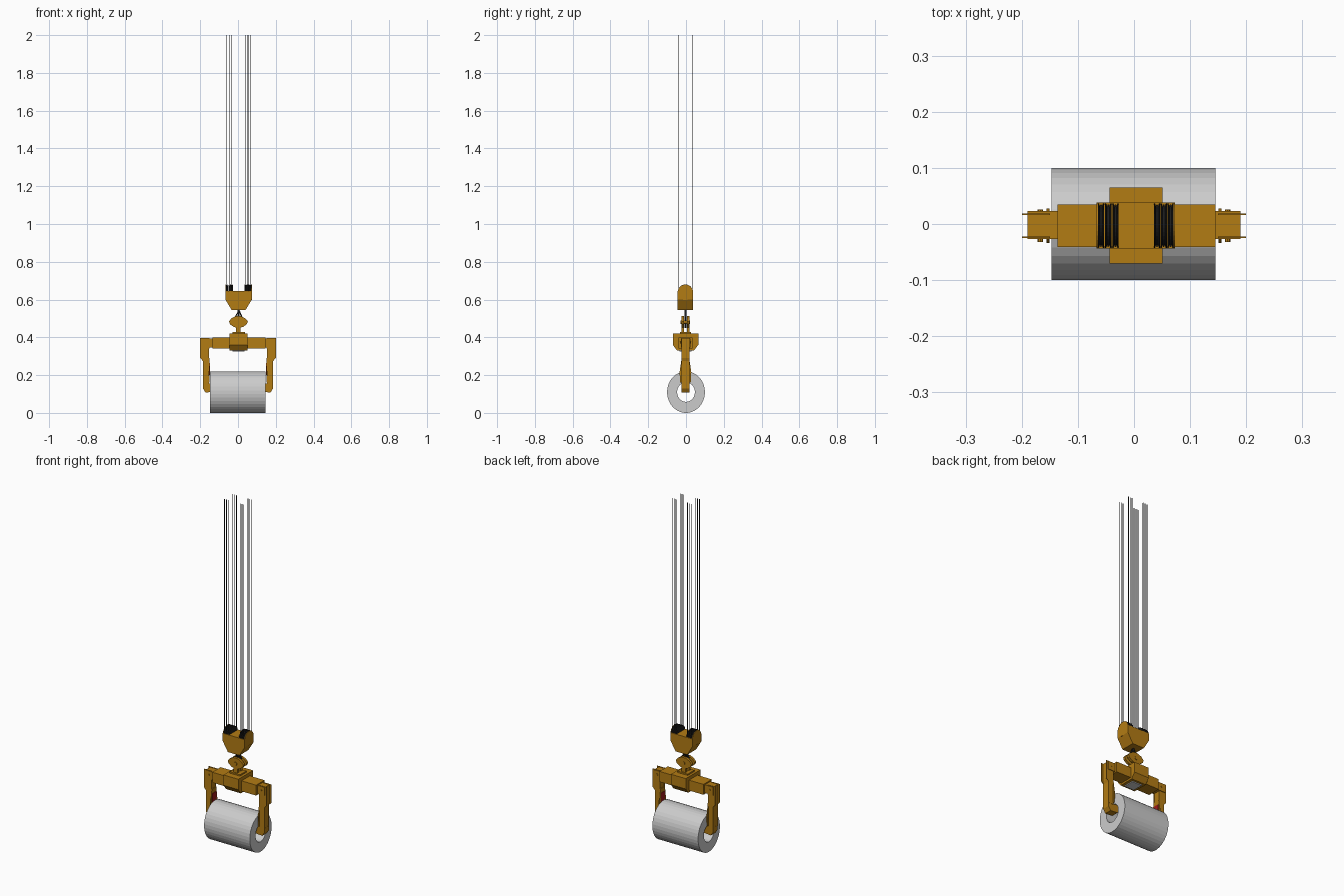
import bpy, bmesh, math

if "Cube" in bpy.data.objects:
    bpy.data.objects.remove(bpy.data.objects["Cube"])

YC = -0.003   # depth centre of the lifting gear


def material(name, rgb):
    m = bpy.data.materials.new(name)
    m.diffuse_color = (*rgb, 1)
    m.use_nodes = True
    m.node_tree.nodes["Principled BSDF"].inputs["Base Color"].default_value = m.diffuse_color
    return m


ORANGE = material("orange_paint", (0.45, 0.20, 0.007))
BLACK = material("black_steel", (0.012, 0.012, 0.012))
RED = material("red_pad", (0.35, 0.01, 0.01))


def finish(name, bm, mat):
    bmesh.ops.recalc_face_normals(bm, faces=bm.faces)
    me = bpy.data.meshes.new(name)
    bm.to_mesh(me)
    bm.free()
    ob = bpy.data.objects.new(name, me)
    bpy.context.collection.objects.link(ob)
    if mat:
        me.materials.append(mat)
    return ob


def prism(name, pts, axis, lo, hi, mat=ORANGE):
    """Extrude a 2D outline along x (outline y,z), y (x,z) or z (x,y)."""
    place = {"x": lambda p, d: (d, p[0], p[1]),
             "y": lambda p, d: (p[0], d, p[1]),
             "z": lambda p, d: (p[0], p[1], d)}[axis]
    bm = bmesh.new()
    a = [bm.verts.new(place(p, lo)) for p in pts]
    b = [bm.verts.new(place(p, hi)) for p in pts]
    bm.faces.new(a)
    bm.faces.new(b)
    n = len(pts)
    for i in range(n):
        j = (i + 1) % n
        bm.faces.new((a[i], a[j], b[j], b[i]))
    return finish(name, bm, mat)


def box(name, x, y, z, mat=ORANGE):
    pts = [(x[0], y[0]), (x[1], y[0]), (x[1], y[1]), (x[0], y[1])]
    return prism(name, pts, "z", z[0], z[1], mat)


def rod(name, axis, c, r, lo, hi, mat, n=8):
    pts = [(c[0] + r * math.cos(2 * math.pi * i / n),
            c[1] + r * math.sin(2 * math.pi * i / n)) for i in range(n)]
    return prism(name, pts, axis, lo, hi, mat)


def lathe_x(name, prof, yc, zc, n, mat, sz=1.0):
    """Revolve a closed (x, radius) outline around an x-directed axis."""
    bm = bmesh.new()
    rings = []
    for i in range(n):
        t = 2 * math.pi * (i + 0.5) / n
        rings.append([bm.verts.new((x, yc + r * math.cos(t), zc + sz * r * math.sin(t)))
                      for x, r in prof])
    m = len(prof)
    for i in range(n):
        p, q = rings[i], rings[(i + 1) % n]
        for k in range(m):
            l = (k + 1) % m
            bm.faces.new((p[k], p[l], q[l], q[k]))
    return finish(name, bm, mat)


# Steel coil with open bore
lathe_x("coil", [(-0.147, 0.047), (-0.147, 0.1), (0.145, 0.1), (0.145, 0.047)],
        0, 0.11, 36, None, 1.1)

# Pulley block body and its rounded end guards
prism("pulley_block", [(-0.067, 0.645), (0.073, 0.645), (0.073, 0.6),
                       (0.04, 0.545), (-0.034, 0.545), (-0.067, 0.6)],
      "y", YC - 0.041, YC + 0.041)
for x in (-0.067, 0.070):
    rod("block_end_guard", "x", (YC, 0.638), 0.041, x, x + 0.003, ORANGE, 28)

# Grooved sheaves and their ropes
for x in (-0.059, -0.046, -0.033, 0.041, 0.053, 0.065):
    lathe_x("sheave", [(x - 0.0055, 0.004), (x - 0.0055, 0.04), (x - 0.004, 0.04),
                       (x - 0.002, 0.035), (x + 0.002, 0.035), (x + 0.004, 0.04),
                       (x + 0.0055, 0.04), (x + 0.0055, 0.004)],
            YC, 0.64, 28, BLACK)
    for s in (-1, 1):
        rod("rope", "z", (x, YC + s * 0.036), 0.0018, 0.64, 2.0, BLACK, 6)

# Dark hanger links between block and hook
for s in (-1, 1):
    prism("hanger_link", [(0.001, 0.55), (0.006, 0.55), (0.003 + s * 0.022, 0.505),
                          (0.003 + s * 0.014, 0.505)], "y", YC - 0.006, YC + 0.006, BLACK)
rod("hanger_rod", "z", (0.003, YC), 0.005, 0.45, 0.55, BLACK)

# Double hook: two shaped cheek plates on a neck
half = [(0.012, 0.415), (0.012, 0.452), (0.026, 0.456), (0.045, 0.470), (0.05, 0.485),
        (0.036, 0.501), (0.014, 0.512)]
outline = [(0.002 + x, z) for x, z in half] + [(0.002 - x, z) for x, z in reversed(half)]
for y in (YC - 0.022, YC + 0.008):
    prism("hook_plate", outline, "y", y, y + 0.014)
rod("hook_pin", "y", (0.002, 0.48), 0.009, YC - 0.025, YC + 0.025, ORANGE, 12)

# Centre housing with chamfered underside and grey bottom plate
prism("centre_housing", [(-0.07, 0.42), (0.065, 0.42), (0.065, 0.36),
                         (0.042, 0.33), (-0.047, 0.33), (-0.07, 0.36)],
      "x", -0.044, 0.051)
box("housing_cap", (-0.03, 0.036), (YC - 0.03, YC + 0.03), (0.42, 0.428))
box("bottom_plate", (-0.028, 0.034), (YC - 0.032, YC + 0.032), (0.325, 0.33), None)

# Outer beam sleeve and sliding inner beam
box("beam_sleeve", (-0.136, 0.145), (-0.041, 0.035), (0.34, 0.40))
box("inner_beam", (-0.19, 0.19), (-0.027, 0.023), (0.346, 0.393))

# Mirrored gripping arms
for s in (-1, 1):
    def X(pts):
        return [(s * x, z) for x, z in pts]
    prism("arm_leg", X([(0.155, 0.393), (0.19, 0.393), (0.19, 0.29), (0.185, 0.275),
                        (0.185, 0.13), (0.155, 0.13)]), "y", YC - 0.02, YC + 0.02)
    for y in (YC - 0.022, YC + 0.019):
        prism("arm_cheek", X([(0.15, 0.396), (0.2, 0.396), (0.2, 0.29), (0.186, 0.275),
                              (0.186, 0.15), (0.153, 0.15), (0.153, 0.34), (0.15, 0.345)]),
              "y", y, y + 0.003)
    prism("arm_foot", X([(0.186, 0.155), (0.186, 0.13), (0.172, 0.108), (0.125, 0.112),
                         (0.112, 0.124), (0.112, 0.155)]), "y", YC - 0.021, YC + 0.021)
    rod("arm_bolt", "y", (s * 0.167, 0.372), 0.005, YC - 0.029, YC + 0.029, ORANGE)
    # Flared guard with red pad on the inner side of the leg
    prism("arm_guard", [(YC - 0.02, 0.29), (YC + 0.02, 0.29), (YC + 0.031, 0.215),
                        (YC + 0.028, 0.16), (YC - 0.028, 0.16), (YC - 0.031, 0.215)],
          "x", *sorted((s * 0.151, s * 0.156)))
    box("red_pad", sorted((s * 0.149, s * 0.152)), (YC - 0.018, YC + 0.018),
        (0.2, 0.265), RED)
